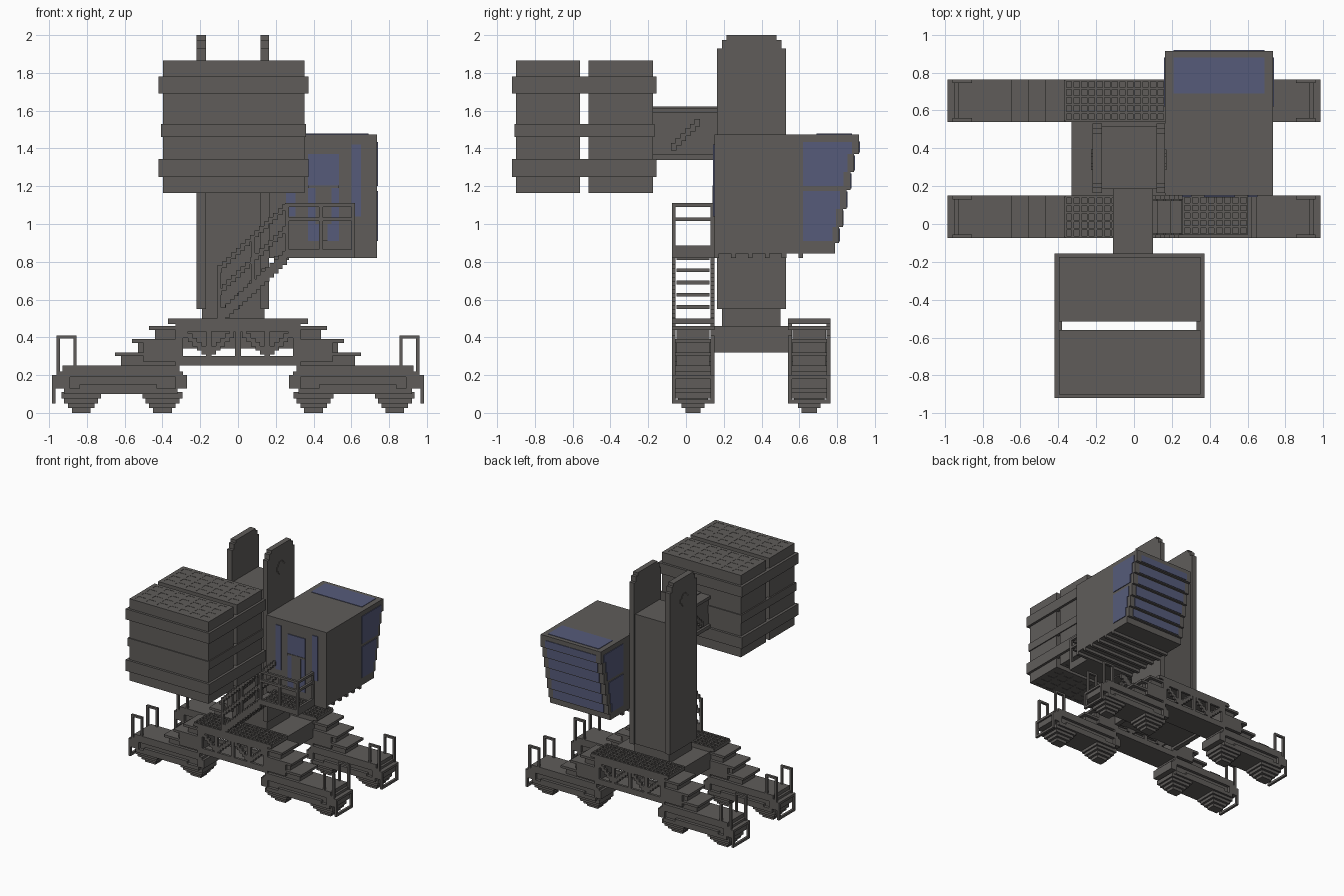
import bpy
import bmesh

default_cube = bpy.data.objects.get("Cube")
if default_cube:
    bpy.data.objects.remove(default_cube, do_unlink=True)


def make_material(name, colour):
    material = bpy.data.materials.new(name)
    material.use_nodes = True
    material.diffuse_color = colour
    material.node_tree.nodes["Principled BSDF"].inputs["Base Color"].default_value = colour
    return material


steel = make_material("dark grey steel", (.115, .108, .102, 1))
glass = make_material("blue tinted glass", (.093, .105, .195, 1))


def box(x, y, z):
    return (x, y, z)


def mirrored(boxes):
    """The boxes plus their copies on the other side of x = 0."""
    return boxes + [box((-x[1], -x[0]), y, z) for x, y, z in boxes]


def around(centre, half):
    return (centre - half, centre + half)


def stepped(x, z, y, height, step=.024):
    """A staircase-shaped bar running from one corner to another."""
    count = max(2, round(abs(x[1] - x[0]) / step))
    run, rise = (x[1] - x[0]) / count, (z[1] - z[0]) / count
    return [box((x[0] + run * i, x[0] + run * (i + 1)), y,
                around(z[0] + rise * (i + .5), height / 2)) for i in range(count)]


def lattice(x, y, z, pitch=.04, bar=.012):
    """Raised grating bars in both directions."""
    columns, rows = round((x[1] - x[0]) / pitch), round((y[1] - y[0]) / pitch)
    bars = []
    for i in range(columns + 1):
        bars.append(box(around(x[0] + (x[1] - x[0]) * i / columns, bar / 2), y, z))
    for j in range(rows + 1):
        bars.append(box(x, around(y[0] + (y[1] - y[0]) * j / rows, bar / 2), z))
    return bars


def build(name, boxes, material=steel, shift=0):
    """One object from a list of boxes, optionally moved along y."""
    bm = bmesh.new()
    for spans in boxes:
        cube = bmesh.ops.create_cube(bm, size=1)["verts"]
        for vert in cube:
            for axis in range(3):
                low, high = min(spans[axis]), max(spans[axis])
                vert.co[axis] = low + (vert.co[axis] + .5) * (high - low)
    mesh = bpy.data.meshes.new(name)
    bm.to_mesh(mesh)
    bm.free()
    mesh.materials.append(material)
    part = bpy.data.objects.new(name, mesh)
    part.location.y = shift
    bpy.context.collection.objects.link(part)
    return part


# Shared widths of one travelling beam
wide, narrow = (-.075, .15), (-.05, .125)
edges = [(-.075, -.055), (.13, .15)]
middle = .0375

# Wheel trucks
wheels = []
for centre in (.4, .83):
    for level, (half_x, half_y) in enumerate([(.05, .04), (.07, .06), (.09, .08), (.105, .095)]):
        wheels.append(box(around(centre, half_x), around(middle, half_y),
                          (level * .025, level * .025 + .035)))
truck = [
    box(x=(.27, .97), y=narrow, z=(.13, .19)),
    box(x=(.29, .95), y=wide, z=(.19, .22)),
    box(x=(.31, .93), y=wide, z=(.21, .25)),
    box(x=(.32, .92), y=wide, z=(.1, .13)),
    box(x=(.27, .33), y=wide, z=(.13, .2)),
    box(x=(.89, .97), y=wide, z=(.13, .2)),
    box(x=(.43, .84), y=wide, z=(.12, .15)),
]

# Hoops and end guards on the trucks
guards = [box(x=(.965, .985), y=wide, z=(.05, .07)),
          box(x=(.965, .985), y=wide, z=(.18, .2))]
for side in edges:
    guards += [box(x=(.855, .872), y=side, z=(.25, .41)),
               box(x=(.943, .96), y=side, z=(.2, .41)),
               box(x=(.855, .96), y=side, z=(.393, .41)),
               box(x=(.965, .985), y=side, z=(.05, .2))]

# Stepped ends climbing to the platform
steps = []
for reach, base, top in [(.62, .24, .32), (.53, .32, .39), (.44, .39, .46)]:
    steps += [box((.31, reach), narrow, (base, top)),
              box((reach - .12, reach + .03), wide, (top - .02, top))]
steps.append(box(x=(.31, .5), y=wide, z=(.27, .39)))

# Open truss between the trucks
truss = [box(x=(0, .37), y=wide, z=(.47, .488)),
         box(x=(0, .33), y=wide, z=(.25, .27))]
for side in edges:
    truss += [box(x=(0, .33), y=side, z=(.43, .48)),
              box(x=(0, .33), y=side, z=(.25, .3)),
              box(x=(.29, .33), y=side, z=(.27, .45)),
              box(x=(.14, .17), y=side, z=(.27, .45)),
              box(x=(0, .015), y=side, z=(.27, .45))]
    truss += stepped((.02, .14), (.43, .32), side, .045)
    truss += stepped((.17, .29), (.32, .43), side, .045)
rim = lattice((-.364, .364), (-.069, .144), (.485, .5))

for label, shift in [("front", 0), ("rear", .615)]:
    build(label + "_wheels", mirrored(wheels), steel, shift)
    build(label + "_trucks", mirrored(truck), steel, shift)
    build(label + "_guards", mirrored(guards), steel, shift)
    build(label + "_end_steps", mirrored(steps), steel, shift)
    build(label + "_truss", mirrored(truss), steel, shift)
    build(label + "_grating", rim, steel, shift)

# Cross deck and column foot
build("cross_deck", [
    box(x=(-.33, .33), y=(.14, .55), z=(.34, .46)),
    box(x=(-.33, -.29), y=(.14, .55), z=(.32, .46)),
    box(x=(.29, .33), y=(.14, .55), z=(.32, .46)),
    box(x=(-.19, .14), y=(.19, .5), z=(.45, .56)),
])

# Column with a tall cheek on each side
cheeks = []
for outer, inner in [(-.22, -.17), (.165, .12)]:
    span = (min(outer, inner), max(outer, inner))
    for y, top in [((.165, .53), .93), ((.19, .505), .975), ((.215, .48), 1)]:
        cheeks.append(box(span, y, (.55, 1 + top)))
    sign = 1 if outer > 0 else -1
    proud = (outer, outer + sign * .006)
    for half_y, half_z in [(.055, .02), (.035, .04), (.02, .055)]:
        cheeks.append(box(proud, around(.34, half_y), around(1.81, half_z)))
build("column_cheeks", cheeks)
build("column_core", [box(x=(-.17, .12), y=(.185, .515), z=(.55, 1.66))])

# Arm carrying the counterweight
arm = [box(x=(-.09, .08), y=(-.2, .2), z=(1.37, 1.59)),
       box(x=(-.11, .1), y=(-.2, .2), z=(1.34, 1.37)),
       box(x=(-.11, .1), y=(-.2, .2), z=(1.59, 1.615)),
       box(x=(-.02, .02), y=(-.2, .2), z=(1.6, 1.622))]
for i in range(6):
    arm.append(box((-.11, .1), (-.08 + i * .025, -.05 + i * .025),
                   (1.39 + i * .025, 1.43 + i * .025)))
build("counterweight_arm", arm)

# Two ribbed counterweight blocks
for label, y in [("front", (-.9, -.56)), ("rear", (-.515, -.175))]:
    low, high = y
    block = [box(x=(-.375, .325), y=(low + .022, high - .022), z=(1.19, 1.84))]
    for i in range(8):
        block.append(box(around(-.38 + i * .102, .017), y, (1.165, 1.865)))
    for j in range(5):
        block.append(box((-.395, .35), around(low + .015 + j * (high - low - .03) / 4, .015),
                         (1.165, 1.865)))
    for level in (1.18, 1.235, 1.495, 1.795, 1.85):
        block.append(box((-.395, .35), y, around(level, .013)))
    build(label + "_weight_block", block)

# Bands tying both blocks together
bands = []
for z, grow in [((1.25, 1.345), .02), ((1.46, 1.53), .008), ((1.69, 1.78), .02)]:
    left, right, front, back = -.4 - grow, .352 + grow, -.9 - grow, -.175 + grow
    bands += [box((left, -.38), (front, back), z), box((.33, right), (front, back), z),
              box((left, right), (front, -.87), z), box((left, right), (-.2, back), z)]
build("weight_bands", bands)

# Cab with a stepped, inward sloping back
cab_x = (.165, .735)
heights = [.845, .9, .985, 1.08, 1.18, 1.275, 1.37, 1.475]
depths = [.79, .81, .83, .85, .87, .89, .915]
cab, back_panes, side_panes = [], [], []
for i, depth in enumerate(depths):
    z = (heights[i], heights[i + 1])
    cab.append(box(cab_x, (.15, depth), z))
    if i > 0:
        pane = (z[0] + .008, min(z[1], 1.445) - .008)
        back_panes.append(box((.21, .69), (depth, depth + .005), pane))
        for wall in ((.159, .165), (.735, .741)):
            for sill, head in ((.91, 1.175), (1.2, 1.435)):
                bottom, top = max(z[0], sill), min(z[1], head)
                if top > bottom:
                    side_panes.append(box(wall, (.62, depth - .035), (bottom, top)))
for i in range(6):
    cab.append(box(cab_x, (.15 + i * .089, .175 + i * .089), (.82, .85)))
build("cab_body", cab)
build("cab_back_glass", back_panes, glass)
build("cab_side_glass", side_panes, glass)
build("cab_roof_glass", [box(x=(.21, .69), y=(.69, .88), z=(1.47, 1.479))], glass)

# Door and narrow front windows
slits = [around(.28, .025), around(.627, .025)]
build("cab_front_glass", [box(x, (.143, .151), (1.04, 1.42)) for x in slits]
      + [box(x=(.37, .535), y=(.143, .151), z=(.91, 1.37))], glass)
build("door_panel", [box(x=(.41, .495), y=(.139, .147), z=(1, 1.2)),
                     box(x=(.37, .535), y=(.139, .147), z=(1.19, 1.205)),
                     box(x=(.43, .475), y=(.139, .147), z=(.91, 1))])

# Landing outside the door
landing = [box(x=(.25, .62), y=wide, z=(.82, .84)),
           box(x=(.6, .62), y=wide, z=(.84, .885)),
           box(x=(.25, .62), y=edges[0], z=(.84, .865))]
for level in (1.025, 1.1):
    landing += [box((.25, .62), edges[0], around(level, .01)),
                box((.6, .62), wide, around(level, .01))]
for x in ((.25, .27), (.43, .45), (.6, .62)):
    landing.append(box(x, edges[0], (.84, 1.11)))
landing.append(box(x=(.6, .62), y=edges[1], z=(.84, 1.11)))
build("door_landing", landing)
build("landing_grating", lattice((.26, .6), (-.055, .145), (.835, .848)))

# Stairs from the platform to the landing
stairs = []
for side in edges:
    stairs += stepped((-.09, .26), (.51, .83), side, .075)
    stairs += stepped((-.11, .26), (.63, .98), side, .035)
    stairs += stepped((-.11, .26), (.75, 1.1), side, .035)
    stairs += [box(x=(-.11, -.09), y=side, z=(.5, .76)),
               box(x=(.07, .09), y=side, z=(.65, .94))]
for i in range(5):
    height = .56 + i * .065
    stairs.append(box(around(height - .59, .04), narrow, around(height, .01)))
build("access_stairs", stairs)
